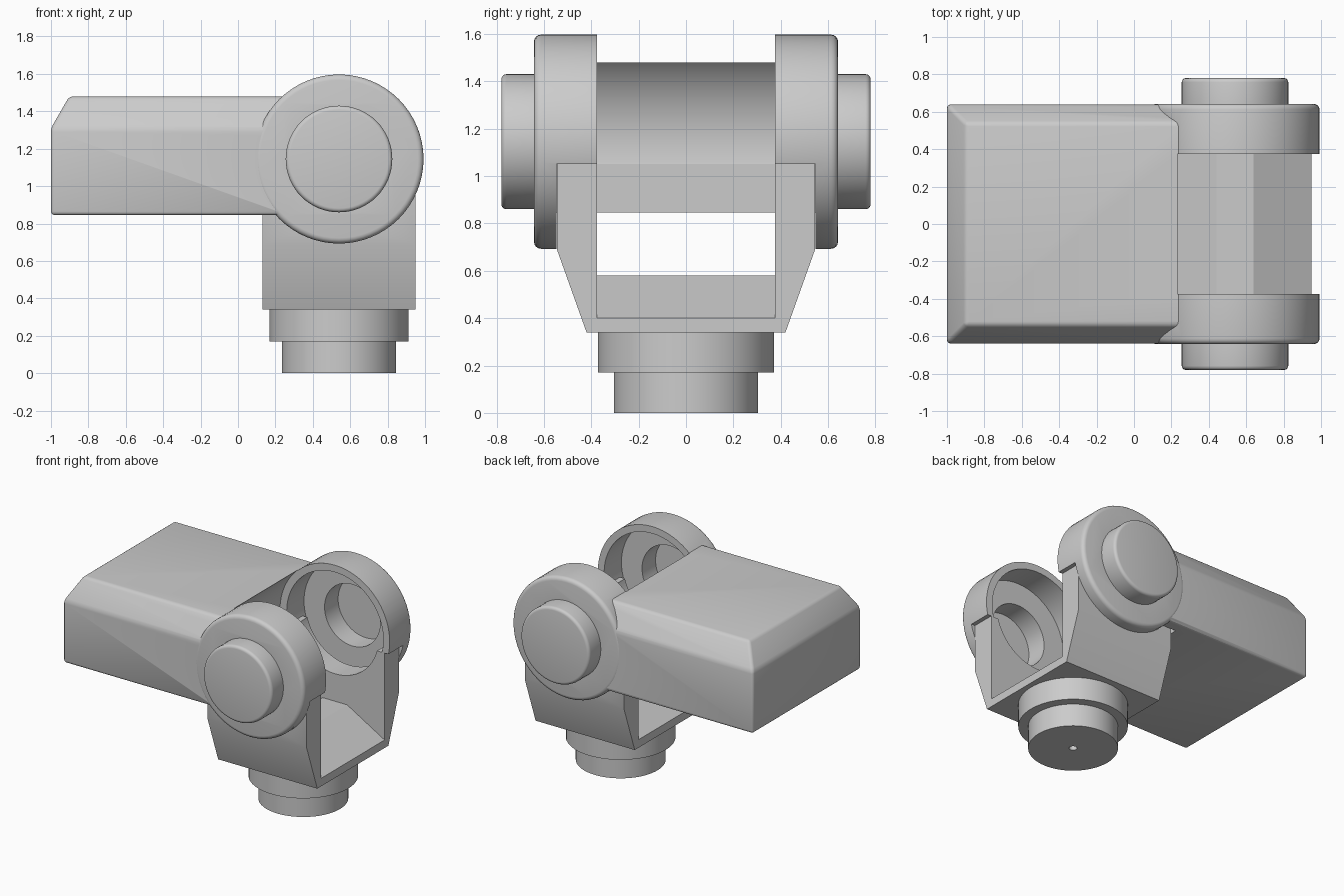
import bpy, bmesh, math
from mathutils import Matrix, Vector

cube = bpy.data.objects.get("Cube")
if cube:
    bpy.data.objects.remove(cube, do_unlink=True)

grey = bpy.data.materials.new("plain grey")
grey.use_nodes = True
colour = (0.6, 0.6, 0.6, 1)
grey.diffuse_color = colour
grey.node_tree.nodes["Principled BSDF"].inputs["Base Color"].default_value = colour

PIVOT = Vector((0.54, 0, 1.145))   # tilt axis, runs along y
SIDES = 64


def finish(name, bm):
    bmesh.ops.recalc_face_normals(bm, faces=bm.faces)
    mesh = bpy.data.meshes.new(name)
    bm.to_mesh(mesh)
    bm.free()
    mesh.materials.append(grey)
    ob = bpy.data.objects.new(name, mesh)
    bpy.context.collection.objects.link(ob)
    return ob


def box(name, lo, hi):
    bm = bmesh.new()
    bmesh.ops.create_cube(bm, size=1)
    for v in bm.verts:
        v.co = [lo[i] + (v.co[i] + 0.5) * (hi[i] - lo[i]) for i in range(3)]
    return finish(name, bm)


def drum(name, r, a, b, axis="Y", bevel=0, centre=PIVOT):
    """Cylinder from a to b along the axis, with a rounded rim at end b."""
    bm = bmesh.new()
    bmesh.ops.create_cone(bm, cap_ends=True, segments=SIDES, radius1=r, radius2=r, depth=abs(b - a))
    if bevel:
        rim = [e for e in bm.edges if all(v.co.z > 0 for v in e.verts)]
        bmesh.ops.bevel(bm, geom=rim, offset=bevel, segments=4, profile=0.5, affect="EDGES")
    mid = (a + b) / 2
    if axis == "Y":
        turn = Matrix.Rotation(math.copysign(math.pi / 2, a - b), 4, "X")
        move = Matrix.Translation((centre.x, mid, centre.z))
    else:
        turn = Matrix.Identity(4)
        move = Matrix.Translation((centre.x, centre.y, mid))
    bm.transform(move @ turn)
    return finish(name, bm)


def prism(name, points, axis, a, b):
    """Extrude a profile (yz or xz) along x or y."""
    bm = bmesh.new()
    place = (lambda p: (a, p[0], p[1])) if axis == "X" else (lambda p: (p[0], a, p[1]))
    face = bm.faces.new([bm.verts.new(place(p)) for p in points])
    new = bmesh.ops.extrude_face_region(bm, geom=[face])["geom"]
    step = (b - a, 0, 0) if axis == "X" else (0, b - a, 0)
    bmesh.ops.translate(bm, vec=step, verts=[v for v in new if isinstance(v, bmesh.types.BMVert)])
    return finish(name, bm)


def apply(ob, modifier):
    bpy.context.view_layer.objects.active = ob
    bpy.ops.object.modifier_apply(modifier=modifier.name)


def combine(ob, other, how="DIFFERENCE"):
    m = ob.modifiers.new("combine", "BOOLEAN")
    m.operation, m.solver, m.object = how, "EXACT", other
    apply(ob, m)
    bpy.data.objects.remove(other, do_unlink=True)


# Arm block: straight walls with a sloping top edge
bm = bmesh.new()
rings = []
for z, inset in ((0.845, 0), (1.31, 0), (1.48, 0.098)):
    w = 0.639 - inset
    rings.append([bm.verts.new((x, y, z)) for x, y in
                  ((-1 + inset, -w), (PIVOT.x, -w), (PIVOT.x, w), (-1 + inset, w))])
for low, high in zip(rings, rings[1:]):
    for i in range(4):
        j = (i + 1) % 4
        bm.faces.new((low[i], low[j], high[j], high[i]))
bm.faces.new(rings[0])
bm.faces.new(rings[-1])
arm = finish("arm_with_ears", bm)
m = arm.modifiers.new("soft edges", "BEVEL")
m.width, m.segments, m.limit_method, m.angle_limit = 0.02, 3, "ANGLE", math.radians(25)
apply(arm, m)

# Round ears with pivot caps
for s in (-1, 1):
    combine(arm, drum("ear", 0.452, s * 0.3, s * 0.642, bevel=0.03), "UNION")
    combine(arm, drum("cap", 0.285, s * 0.6, s * 0.78, bevel=0.022), "UNION")

# Gap between the ears, cup recesses, cap sockets and room for the yoke
combine(arm, drum("gap", 0.455, -0.375, 0.375))
combine(arm, drum("recess", 0.4, -0.58, 0.58))
combine(arm, drum("socket", 0.23, -0.74, 0.74))
combine(arm, box("yoke_room", (0.09, -0.547, 0.5), (1.1, 0.547, 1.05)))

# Yoke: flared fork with a round cut-out in each prong
half = [(0.42, 0.34), (0.545, 0.69), (0.545, 1.05), (0.375, 1.05), (0.375, 0.4)]
yoke = prism("yoke", half + [(-y, z) for y, z in reversed(half)], "X", 0.13, 0.95)
combine(yoke, drum("prong_cut", 0.36, -0.7, 0.7))

# Raised floor between the prongs
floor = prism("yoke_floor", [(0.13, 0.4), (0.44, 0.58), (0.64, 0.58), (0.95, 0.4)],
              "Y", -0.375, 0.375)

# Stepped round base with a small hole underneath
collar = drum("base_collar", 0.372, 0.17, 0.34, "Z")
foot = drum("base_foot", 0.305, 0, 0.17, "Z")
combine(foot, drum("pin_hole", 0.027, -0.05, 0.06, "Z"))

for ob in (arm, yoke, floor, collar, foot):
    bpy.ops.object.select_all(action="DESELECT")
    ob.select_set(True)
    bpy.context.view_layer.objects.active = ob
    bpy.ops.object.shade_smooth_by_angle(angle=math.radians(30))
